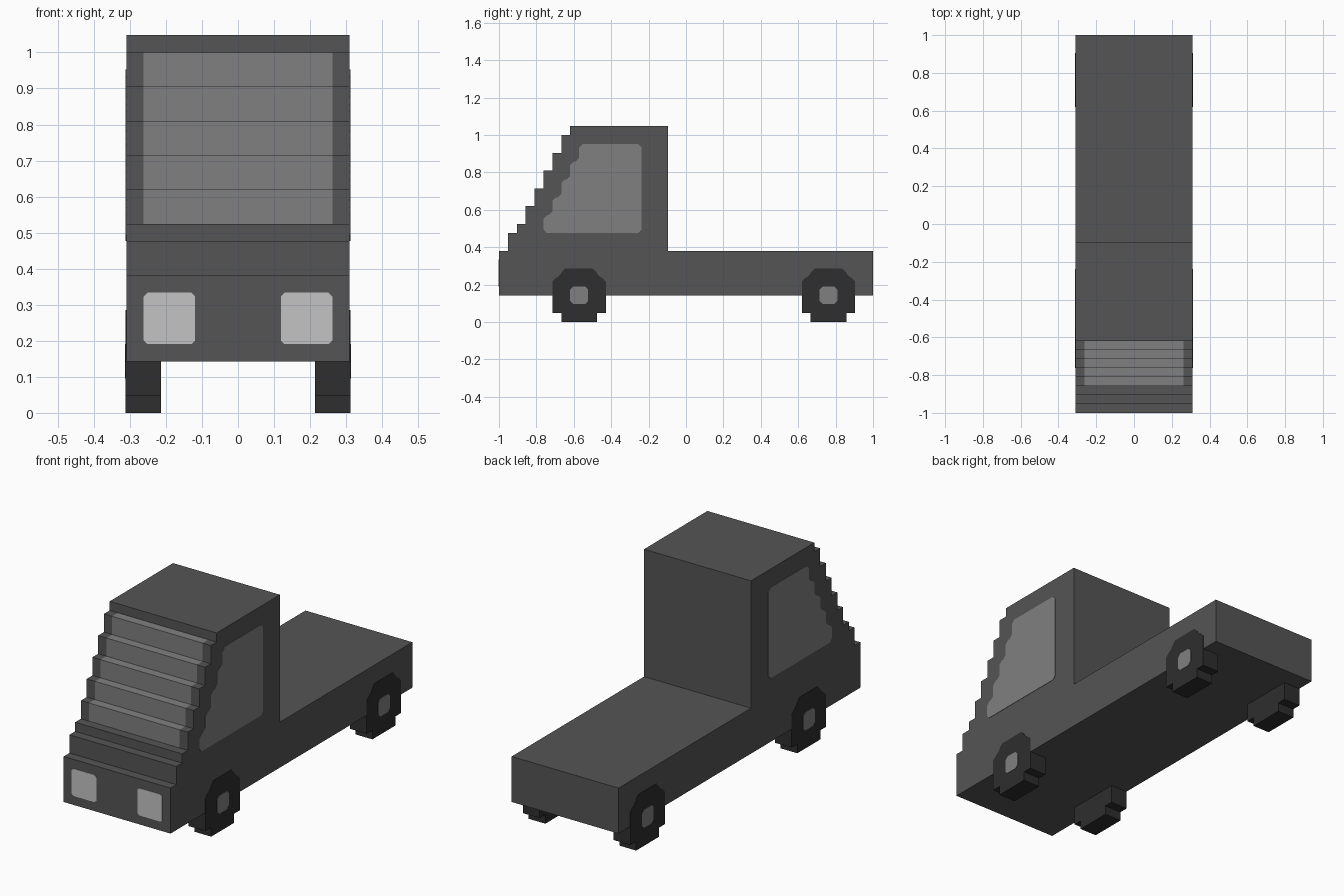
import bpy, bmesh

if "Cube" in bpy.data.objects:
    bpy.data.objects.remove(bpy.data.objects["Cube"], do_unlink=True)

U = 1 / 21  # one block of the stepped model


def material(name, grey):
    m = bpy.data.materials.new(name)
    m.use_nodes = True
    colour = (grey, grey, grey, 1)
    m.diffuse_color = colour
    bsdf = next(n for n in m.node_tree.nodes if n.type == 'BSDF_PRINCIPLED')
    bsdf.inputs["Base Color"].default_value = colour
    return m


paint = material("dark grey paint", 0.09)
glass = material("mid grey glass", 0.216)
lamp = material("pale grey lamp", 0.55)
rubber = material("black rubber", 0.0275)


def chamfered(points):
    """Cut each corner (a, b, size) of a polygon by its own size."""
    out = []
    for i, (a, b, r) in enumerate(points):
        if r == 0:
            out.append((a, b))
            continue
        for na, nb, _ in (points[i - 1], points[(i + 1) % len(points)]):
            d = ((na - a) ** 2 + (nb - b) ** 2) ** 0.5
            out.append((a + (na - a) * r / d, b + (nb - b) * r / d))
    return out


def rectangle(a0, a1, b0, b1, r):
    return chamfered([(a0, b0, r), (a1, b0, r), (a1, b1, r), (a0, b1, r)])


def prism(name, outline, levels, mats, axis='X', rule=None):
    """Sweep an outline along an axis through the given levels, in blocks."""
    bm = bmesh.new()
    rings = []
    for t in levels:
        rings.append([bm.verts.new((t * U, a * U, b * U) if axis == 'X'
                                   else (a * U, t * U, b * U)) for a, b in outline])
    n = len(outline)
    for low, high in zip(rings, rings[1:]):
        for i in range(n):
            j = (i + 1) % n
            bm.faces.new((low[i], low[j], high[j], high[i]))
    bm.faces.new(rings[0])
    bm.faces.new(rings[-1])
    bmesh.ops.recalc_face_normals(bm, faces=bm.faces)
    if rule:
        for f in bm.faces:
            f.material_index = rule(f.calc_center_median() / U)
    mesh = bpy.data.meshes.new(name)
    bm.to_mesh(mesh)
    bm.free()
    for m in mats:
        mesh.materials.append(m)
    ob = bpy.data.objects.new(name, mesh)
    bpy.context.collection.objects.link(ob)
    return ob


# Body: flat bed, tall cab and a stepped nose
heights = [8, 10, 11, 13, 15, 17, 19, 21, 22]
profile = [(-21, 3), (-21, 8)]
for k in range(len(heights) - 1):
    y = -20 + k
    profile += [(y, heights[k]), (y, heights[k + 1])]
profile += [(-2, 22), (-2, 8), (21, 8), (21, 3)]


# Windscreen: middle strip of the steps between hood and roof
def windscreen(c):
    return int(abs(c.x) < 1 and -18.1 < c.y < -13.1 and 11.1 < c.z < 21.1)


prism("body", profile, [-6.5, -5.5, 5.5, 6.5], [paint, glass], rule=windscreen)

# Side window outline, stepped to follow the nose
side_window = [(-5, 20, 0.35), (-5, 10, 0.35), (-16, 10, 0.35)]
for k in range(5):
    y, z = -16 + k, 12 + 2 * k
    side_window.append((y, z, 0.4))
    if k < 4:
        side_window.append((y + 1, z, 0.4))
side_window = chamfered(side_window)


def wheel_outline(y):
    return chamfered([(y - 2, 0, 0), (y + 2, 0, 0), (y + 2, 1, 0), (y + 3, 1, 0),
                      (y + 3, 5, 0.45), (y + 2, 5, 0.45), (y + 2, 6, 0.45),
                      (y - 2, 6, 0.45), (y - 2, 5, 0.45), (y - 3, 5, 0.45),
                      (y - 3, 1, 0), (y - 2, 1, 0)])


# Paired parts
for side, s in (("left", 1), ("right", -1)):
    prism(side + "_side_window", side_window, [s * 6.4, s * 6.54], [glass])
    a0, a1 = sorted((s * 2.5, s * 5.5))
    prism(side + "_headlight", rectangle(a0, a1, 4, 7, 0.22),
          [-21.04, -20.9], [lamp], axis='Y')
    for end, y in (("front", -12), ("rear", 16)):
        prism(f"{end}_{side}_wheel", wheel_outline(y), [s * 4.5, s * 6.54], [rubber])
        prism(f"{end}_{side}_hub", rectangle(y - 1, y + 1, 2, 4, 0.35),
              [s * 6.48, s * 6.58], [glass])
